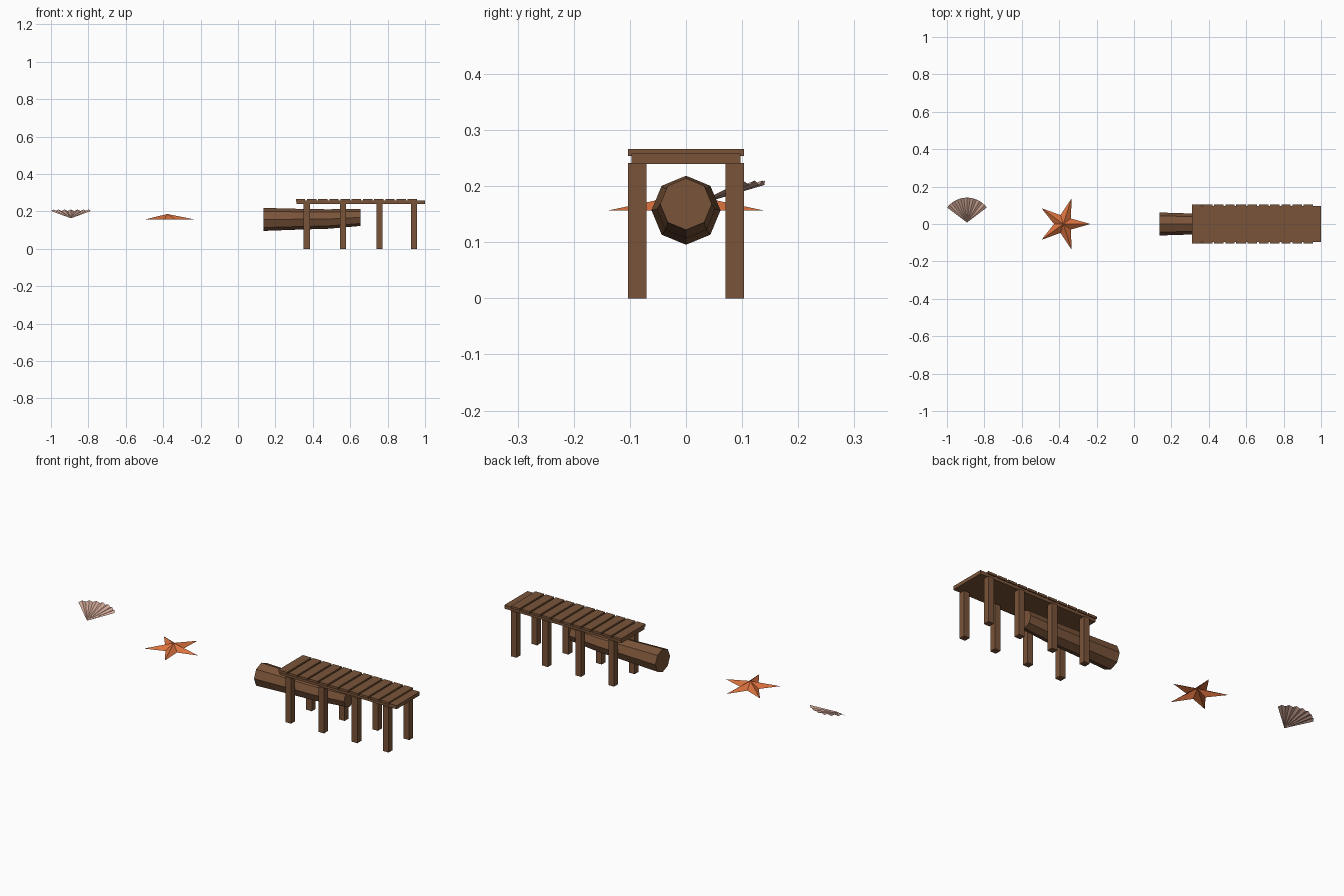
import bpy, bmesh, math
from mathutils import Matrix

if "Cube" in bpy.data.objects:
    bpy.data.objects.remove(bpy.data.objects["Cube"])


def material(name, rgb):
    m = bpy.data.materials.new(name)
    lin = [((c / 255 + 0.055) / 1.055) ** 2.4 for c in rgb]
    m.diffuse_color = (*lin, 1)
    m.use_nodes = True
    m.node_tree.nodes["Principled BSDF"].inputs["Base Color"].default_value = m.diffuse_color
    return m


WOOD = material("brown wood", (122, 84, 57))
ORANGE = material("starfish orange", (217, 113, 62))
PINK = material("shell pink", (208, 167, 150))


def finish(name, bm, mat, fix_normals=True):
    if fix_normals:
        bmesh.ops.recalc_face_normals(bm, faces=bm.faces)
    me = bpy.data.meshes.new(name)
    bm.to_mesh(me)
    bm.free()
    me.materials.append(mat)
    ob = bpy.data.objects.new(name, me)
    bpy.context.collection.objects.link(ob)
    return ob


def box(name, x0, x1, y0, y1, z0, z1, mat):
    bm = bmesh.new()
    loc = ((x0 + x1) / 2, (y0 + y1) / 2, (z0 + z1) / 2)
    bmesh.ops.create_cube(bm, size=1, matrix=Matrix.Translation(loc)
                          @ Matrix.Diagonal((x1 - x0, y1 - y0, z1 - z0, 1)))
    return finish(name, bm, mat)


# Dock: deck slab, eleven planks, four pairs of posts
box("dock_deck", 0.312, 1.0, -0.097, 0.097, 0.239, 0.258, WOOD)
for i in range(11):
    x = 0.309 + i * 0.0598
    box(f"dock_plank_{i + 1}", x, x + 0.05, -0.103, 0.103, 0.254, 0.266, WOOD)
for i, x in enumerate((0.368, 0.561, 0.757, 0.941)):
    for side, s in (("front", -1), ("back", 1)):
        y = s * 0.0865
        box(f"dock_{side}_post_{i + 1}", x - 0.0165, x + 0.0165,
            y - 0.0165, y + 0.0165, 0, 0.241, WOOD)

# Log: eight-sided rings (x, centre height, radius), slightly bent and tapered
bm = bmesh.new()
rings = []
for x, cz, r in ((0.137, 0.157, 0.0615), (0.31, 0.158, 0.056),
                 (0.48, 0.159, 0.052), (0.655, 0.168, 0.046)):
    rings.append([bm.verts.new((x, r * math.sin(k * math.pi / 4),
                                cz + r * math.cos(k * math.pi / 4))) for k in range(8)])
for a, b in zip(rings, rings[1:]):
    for k in range(8):
        bm.faces.new((a[k], a[(k + 1) % 8], b[(k + 1) % 8], b[k]))
bm.faces.new(rings[0])
bm.faces.new(rings[-1])
finish("log", bm, WOOD)

# Starfish: five ridged arms, open underneath
bm = bmesh.new()
top = bm.verts.new((-0.378, 0, 0.186))
rim = []
for k in range(10):
    r = 0.050 if k % 2 else 0.144
    a = k * math.pi / 5
    rim.append(bm.verts.new((-0.378 + r * math.cos(a), r * math.sin(a), 0.157)))
for k in range(10):
    bm.faces.new((top, rim[k], rim[(k + 1) % 10]))
finish("starfish", bm, ORANGE, False)

# Seashell: pleated fan rising from its hinge
bm = bmesh.new()
hinge = bm.verts.new((-0.893, 0.008, 0.163))
N = 14
rim = []
for k in range(N + 1):
    a = math.radians(37 + 106 * k / N)
    rim.append(bm.verts.new((-0.893 + 0.133 * math.cos(a), 0.008 + 0.133 * math.sin(a),
                             0.210 if k % 2 else 0.202)))
for a, b in zip(rim, rim[1:]):
    bm.faces.new((hinge, a, b))
finish("seashell", bm, PINK, False)
